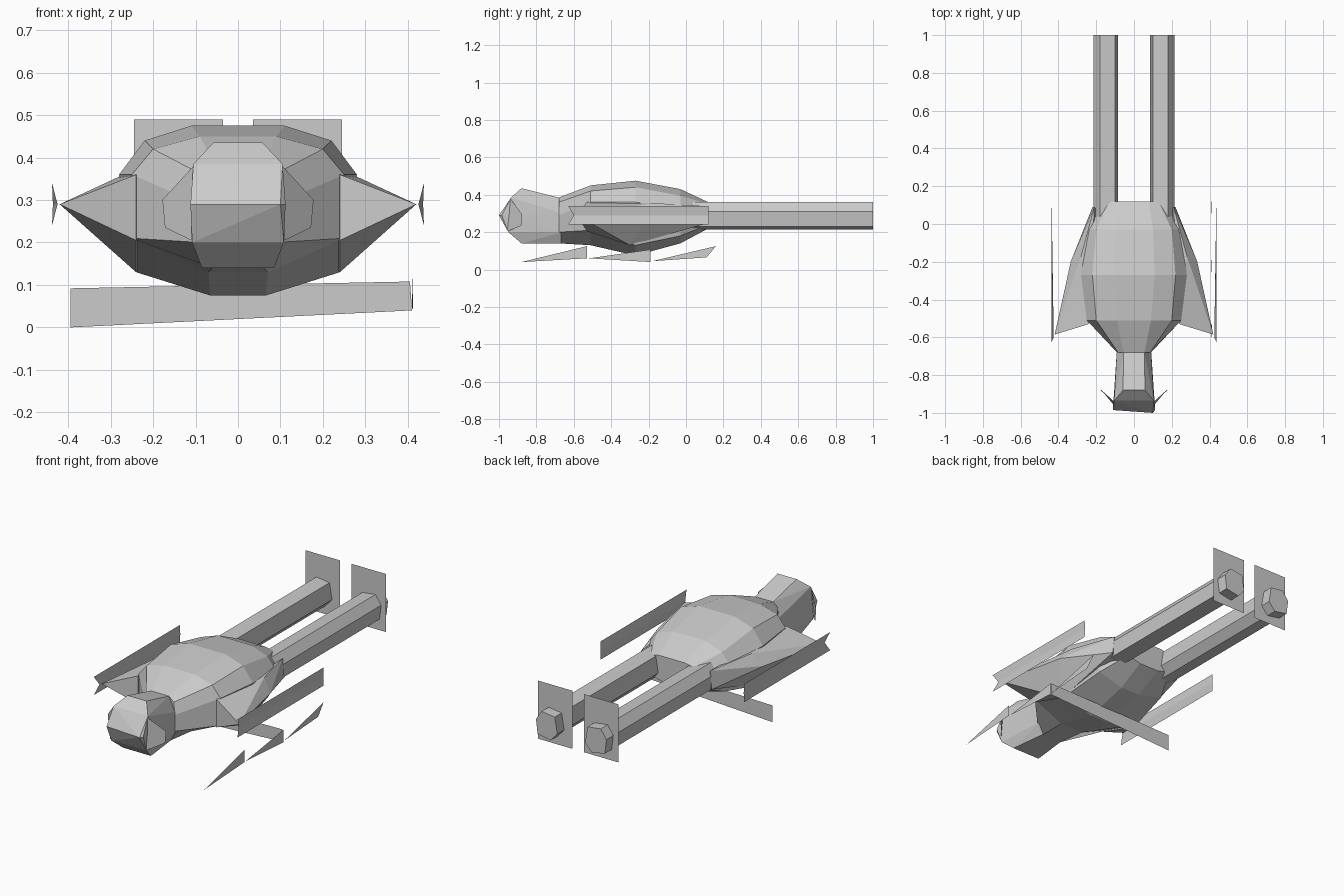
import bpy, bmesh

if "Cube" in bpy.data.objects:
    bpy.data.objects.remove(bpy.data.objects["Cube"])


def finish(name, bm):
    bmesh.ops.recalc_face_normals(bm, faces=bm.faces)
    me = bpy.data.meshes.new(name)
    bm.to_mesh(me)
    bm.free()
    ob = bpy.data.objects.new(name, me)
    bpy.context.collection.objects.link(ob)
    return ob


def loft(name, rings):
    bm = bmesh.new()
    vs = [[bm.verts.new(p) for p in r] for r in rings]
    n = len(vs[0])
    for a, b in zip(vs, vs[1:]):
        for i in range(n):
            j = (i + 1) % n
            bm.faces.new((a[i], a[j], b[j], b[i]))
    bm.faces.new(vs[0])
    bm.faces.new(vs[-1])
    return finish(name, bm)


def hull(name, pts):
    bm = bmesh.new()
    for p in pts:
        bm.verts.new(p)
    r = bmesh.ops.convex_hull(bm, input=bm.verts)
    loose = [v for v in bm.verts if not v.link_faces]
    bmesh.ops.delete(bm, geom=loose, context='VERTS')
    return finish(name, bm)


def sheet(name, polys):
    bm = bmesh.new()
    for poly in polys:
        bm.faces.new([bm.verts.new(p) for p in poly])
    bmesh.ops.remove_doubles(bm, verts=bm.verts, dist=0.0005)
    return finish(name, bm)


# faceted fuselage: half sections (x, z) from top to bottom, mirrored
sections = [
    (-0.68, [(.055, .385), (.085, .36), (.09, .29), (.09, .20), (.06, .14)]),
    (-0.51, [(.09, .45), (.20, .42), (.25, .36), (.25, .21), (.07, .13)]),
    (-0.27, [(.11, .475), (.22, .44), (.28, .36), (.24, .13), (.065, .075)]),
    (-0.03, [(.10, .43), (.20, .395), (.25, .33), (.21, .18), (.06, .14)]),
    (0.12, [(.08, .36), (.13, .35), (.16, .31), (.14, .24), (.06, .22)]),
]
loft("fuselage", [[(x, y, z) for x, z in half] + [(-x, y, z) for x, z in reversed(half)]
                  for y, half in sections])

# nose pod: side outline (y, z, half width)
nose = [(-.68, .385, .055), (-.88, .435, .058), (-.935, .385, .105), (-.985, .29, .112),
        (-.95, .20, .108), (-.88, .14, .085), (-.66, .14, .06), (-.66, .30, .09), (-.66, .2, .09)]
pts = [(s * w, y, z) for y, z, w in nose for s in (-1, 1)]
hull("nose", pts + [(.10, -1.0, .29)])

wing = [(.42, -.585, .29), (.24, -.53, .36), (.24, -.53, .205), (.24, -.30, .13),
        (.28, -.17, .355), (.335, -.20, .29), (.21, .09, .34), (.22, .09, .24), (.15, .02, .22)]
boom = [(.18, .36), (.215, .31), (.205, .23), (.125, .215), (.085, .26), (.10, .35)]

for s, side in ((1, "right"), (-1, "left")):
    # wing root fairing running to the pointed tip
    hull("wing_" + side, [(s * x, y, z) for x, y, z in wing])
    # long six-sided engine boom
    loft("engine_boom_" + side, [[(s * x, y, z) for x, z in boom] for y in (0, 1)])
    # tail plate around each boom
    sheet("tail_plate_" + side, [[(s * x, .94, z) for x, z in
                                  ((.035, .17), (.245, .17), (.245, .49), (.035, .49))]])
    # creased wingtip plate
    sheet("wingtip_plate_" + side, [
        [(s * .425, -.60, .29), (s * .438, -.63, zz), (s * .438, .12, zz), (s * .436, .12, .29)]
        for zz in (.24, .34)])
    # swept cheek fins on the nose
    sheet("cheek_fin_" + side, [[(s * .105, -.94, .38), (s * .178, -.88, .30),
                                 (s * .172, -.88, .235), (s * .11, -.955, .205)]])

# cross bar under the belly
sheet("belly_bar", [[(-.395, -.19, 0), (.41, -.19, .04), (.405, -.19, .108), (-.395, -.19, .092)]])

# row of three side blades at the end of the bar
sheet("side_blades", [
    [(.41, -.88, .04), (.412, -.53, .06), (.41, -.53, .125)],
    [(.41, -.52, .06), (.412, -.19, .04), (.41, -.19, .107)],
    [(.41, -.18, .045), (.412, .11, .065), (.41, .16, .125)],
])
